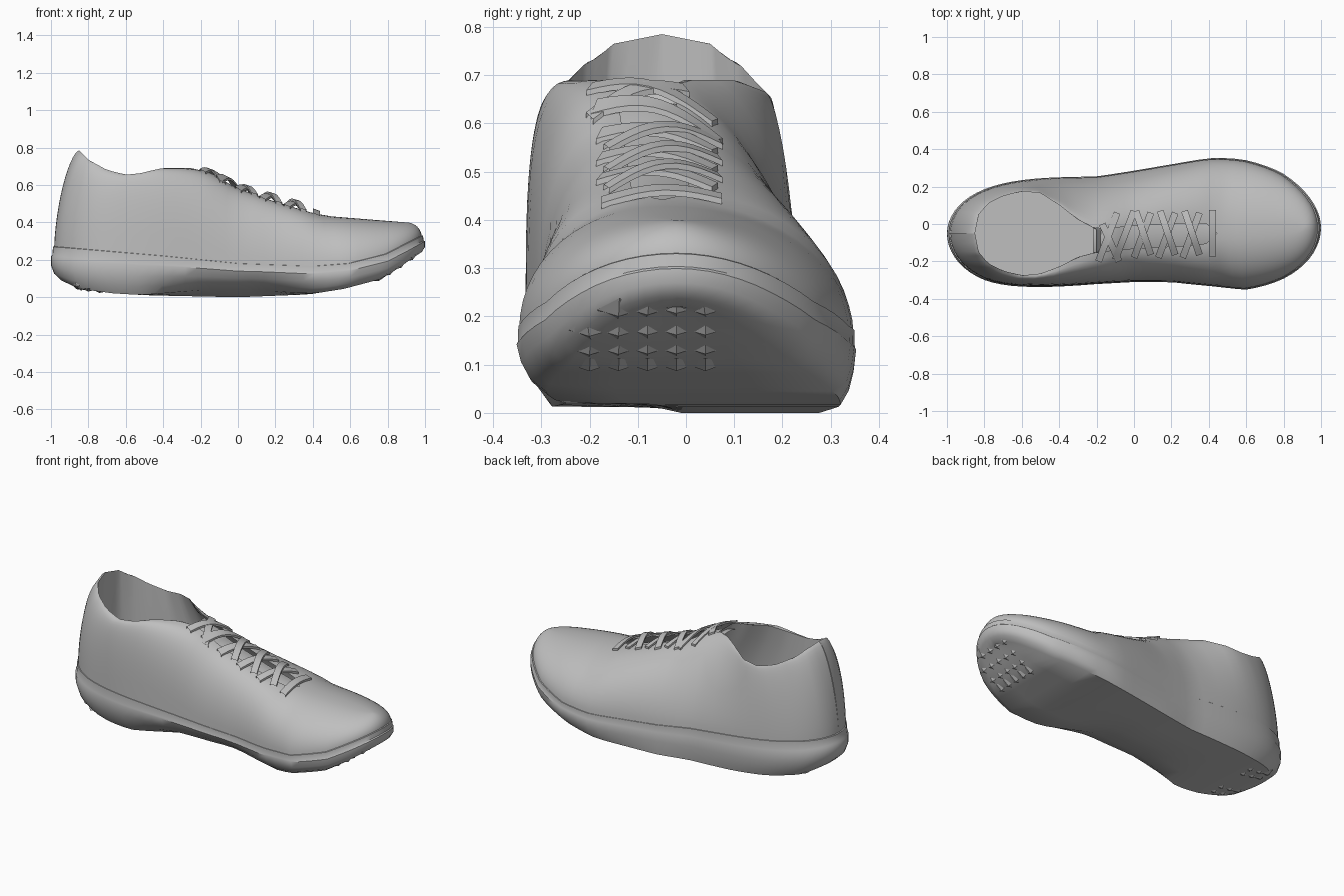
import bpy, bmesh, math
from mathutils import Vector, Matrix
from mathutils.bvhtree import BVHTree

cube = bpy.data.objects.get("Cube")
if cube:
    bpy.data.objects.remove(cube, do_unlink=True)

grey = bpy.data.materials.new("plain grey")
grey.use_nodes = True
colour = (0.52, 0.52, 0.52, 1)
grey.diffuse_color = colour
for node in grey.node_tree.nodes:
    if node.type == "BSDF_PRINCIPLED":
        node.inputs["Base Color"].default_value = colour

STEPS = 44


def curve(*pairs):
    """Piecewise profile through (x, value) pairs."""
    def value(x):
        if x <= pairs[0][0]:
            return pairs[0][1]
        for (a, va), (b, vb) in zip(pairs, pairs[1:]):
            if x <= b:
                return va + (vb - va) * (x - a) / (b - a)
        return pairs[-1][1]
    return value


# Footprint: centre line and the half widths on each side
centre = curve((-1, -.05), (-.6, -.05), (0, -.01), (.5, 0), (1, -.02))
right_half = curve((-1, .33), (-.8, .325), (-.6, .305), (-.2, .298), (0, .3),
                   (.2, .305), (.4, .333), (.6, .372), (.8, .365), (1, .35))
left_half = curve((-1, .31), (-.6, .305), (-.4, .29), (-.2, .277), (0, .295),
                  (.2, .325), (.4, .358), (.6, .37), (.8, .365), (1, .33))
# Heights of the sole
sole_bottom = curve((-1, .09), (-.9, .045), (-.7, .02), (-.5, .01), (0, 0),
                    (.4, .015), (.6, .045), (.8, .095), (.9, .15), (1, .22))
sole_top = curve((-1, .27), (-.4, .22), (0, .18), (.4, .165), (.6, .18),
                 (.8, .23), (1, .33))
# Waist of the sole: cut in on the right, nearly square on the left
waist = {-1: curve((-1, .85), (-.55, .8), (-.25, .55), (.15, .5), (.5, .82),
                   (1, .85)),
         1: curve((-1, .87), (-.6, .92), (0, .97), (.5, .9), (1, .86))}
waist_lift = curve((-.55, 0), (-.2, .035), (.1, .035), (.45, 0))
# Collar, throat and instep
top_height = curve((-.85, .785), (-.8, .735), (-.7, .68), (-.6, .655),
                   (-.5, .665), (-.4, .69), (-.25, .69), (-.12, .66),
                   (-.07, .615), (0, .582), (.2, .51), (.4, .45), (.5, .432),
                   (.9, .4))
top_centre = curve((-.85, -.05), (-.5, -.05), (-.2, -.09), (0, -.07),
                   (.42, -.05), (.9, -.02))
top_half = curve((-.85, 0), (-.83, .1), (-.78, .16), (-.7, .2), (-.6, .225),
                 (-.5, .215), (-.4, .165), (-.3, .1), (-.2, .06), (.38, .06),
                 (.44, 0), (.9, 0))
# Fullness of the upper's side walls
fullness = {-1: curve((-1, 1.5), (-.8, 2.4), (-.4, 3.3), (0, 2.2), (1, 2)),
            1: curve((-1, 1.5), (-.7, 1.6), (-.2, 1.6), (.2, 2), (1, 2))}


def ring_stations():
    """Walk from heel to toe on the right, then back on the left."""
    angles = [math.pi * i / STEPS for i in range(STEPS + 1)]
    return [(a, -1) for a in angles] + [(a, 1) for a in reversed(angles)]


def outline(angle, side, scale_x=1, scale_y=1):
    x = -math.cos(angle)
    half = (right_half if side < 0 else left_half)(x)
    cap = math.sqrt(max(0, 1 - x ** 4))
    return Vector((x * scale_x, centre(x) + side * half * cap * scale_y, 0))


def opening(angle, side, back=-.85, front=.9):
    x = (back + front) / 2 - (front - back) / 2 * math.cos(angle)
    return Vector((x, top_centre(x) + side * top_half(x), top_height(x)))


def finish(name, bm, angle=40):
    """Turn a bmesh into a smooth, coloured object; return its surface tree."""
    bmesh.ops.remove_doubles(bm, verts=bm.verts, dist=.0005)
    bmesh.ops.recalc_face_normals(bm, faces=bm.faces)
    tree = BVHTree.FromBMesh(bm)
    mesh = bpy.data.meshes.new(name)
    bm.to_mesh(mesh)
    bm.free()
    mesh.materials.append(grey)
    ob = bpy.data.objects.new(name, mesh)
    bpy.context.collection.objects.link(ob)
    bpy.ops.object.select_all(action="DESELECT")
    ob.select_set(True)
    bpy.context.view_layer.objects.active = ob
    bpy.ops.object.shade_smooth_by_angle(angle=math.radians(angle))
    return tree


def loft(name, rings, closed=True, fill_last=False):
    bm = bmesh.new()
    rows = [[bm.verts.new(p) for p in ring] for ring in rings]
    for low, high in zip(rows, rows[1:]):
        count = len(low)
        for i in range(count if closed else count - 1):
            j = (i + 1) % count
            bm.faces.new((low[i], low[j], high[j], high[i]))
    if fill_last:
        bm.faces.new(rows[-1])
    return finish(name, bm)


# Sole: bottom centre line, waisted tread edge, side wall with a fine groove
def sole_ring(scale_x, scale_y, level, narrow):
    ring = []
    for angle, side in ring_stations():
        x = -math.cos(angle)
        width = scale_y * (1 - narrow * (1 - waist[side](x)))
        p = outline(angle, side, scale_x, width)
        p.z = sole_bottom(x) + level * (sole_top(x) - sole_bottom(x))
        if side < 0:
            p.z += waist_lift(x) * scale_y * (1 - level)
        ring.append(p)
    return ring


sole = loft("sole", [sole_ring(*spec) for spec in (
    (.94, 0, 0, 1), (.94, .5, 0, 1), (.945, 1, 0, 1),
    (.983, 1, .2, .45), (1, 1, .45, .15), (.999, 1, .72, 0),
    (.993, .992, .76, 0), (.989, .99, 1, 0), (.975, .97, 1.02, 0))])


# Upper: walls rolling in from the sole to the collar and over the toes
def upper_ring(step):
    theta = math.pi / 2 * step
    ring = []
    for angle, side in ring_stations():
        base = outline(angle, side, .983, .985)
        base.z = sole_top(-math.cos(angle)) - .01
        top = opening(angle, side)
        power = 2 / fullness[side](base.x)
        out = max(0, math.cos(theta)) ** power
        p = top.lerp(base, out)
        p.z = base.z + (top.z - base.z) * math.sin(theta) ** power
        ring.append(p)
    return ring


upper = loft("upper", [upper_ring(i / 14) for i in range(15)])


# Lining: inside walls down to the footbed
def lining_ring(depth):
    ring = []
    for angle, side in ring_stations():
        top = opening(angle, side, front=-.2)
        floor = Vector((-.39 - .48 * math.cos(angle),
                        -.05 + side * .24 * math.sin(angle) ** .6, .27))
        ring.append(top.lerp(floor, depth))
    return ring


loft("lining", [lining_ring(i / 4) for i in range(5)], fill_last=True)


# Tongue: a shallow arched strip under the laces
def tongue_row(x, drop=.024):
    return [Vector((x, top_centre(x) + .075 * k / 3,
                    top_height(x) - drop - .012 * (k / 3) ** 2))
            for k in range(-3, 4)]


loft("tongue", [tongue_row(-.22 + .05 * i) for i in range(14)], closed=False)


# Laces: flat ribbons bowed across the throat from eyelet to eyelet
def upper_height(point):
    hit = upper.ray_cast(Vector((point.x, point.y, 2)), Vector((0, 0, -1)))[0]
    return hit.z if hit else top_height(point.x)


def lace(name, start, end, bow=.04, width=.036, thick=.012):
    start, end = Vector(start), Vector(end)
    along = (end - start).normalized()
    across = Vector((-along.y, along.x)) * width / 2
    edges = [(start + across * s, end + across * s) for s in (-1, 1)]
    rings = []
    for i in range(11):
        t = i / 10
        low = []
        for a, b in edges:
            p = a.lerp(b, t)
            z = upper_height(a) * (1 - t) + upper_height(b) * t
            low.append(Vector((p.x, p.y, z + bow * math.sin(math.pi * t))))
        high = [p + Vector((0, 0, thick)) for p in low]
        rings.append([low[0], low[1], high[1], high[0]])
    loft(name, rings, fill_last=True)


lace("lace_front_bar", (.42, -.175), (.42, .075), bow=.022)
for n, x in enumerate((.3, .17, .04)):
    lace(f"lace_cross_{n}_under", (x - .04, -.18), (x + .05, .06), bow=.028)
    lace(f"lace_cross_{n}_over", (x + .05, -.165), (x - .03, .07))
lace("lace_top_bar", (-.19, -.2), (-.09, .06))
lace("lace_top_tail", (-.08, -.2), (-.17, .0), bow=.03)
lace("lace_top_cross", (-.1, -.19), (.0, .07))


# Treads: patches of faceted studs under the toe and heel
def tread(name, x_start, y_start, columns, rows, gap=.06):
    bm = bmesh.new()
    for i in range(columns):
        for j in range(rows):
            spot = Vector((x_start + gap * i, y_start + gap * j, -1))
            hit, normal = sole.ray_cast(spot, Vector((0, 0, 1)))[:2]
            if not hit:
                continue
            if normal.z > 0:
                normal = -normal
            turn = normal.to_track_quat("Z", "Y").to_matrix().to_4x4()
            bmesh.ops.create_cone(bm, cap_ends=True, segments=4, radius1=.045,
                                  radius2=0, depth=.016,
                                  matrix=Matrix.Translation(hit) @ turn)
    finish(name, bm, 20)


tread("toe_tread", .75, -.2, 4, 5)
tread("heel_tread_right", -.86, -.22, 3, 2)
tread("heel_tread_left", -.86, .02, 3, 2)
